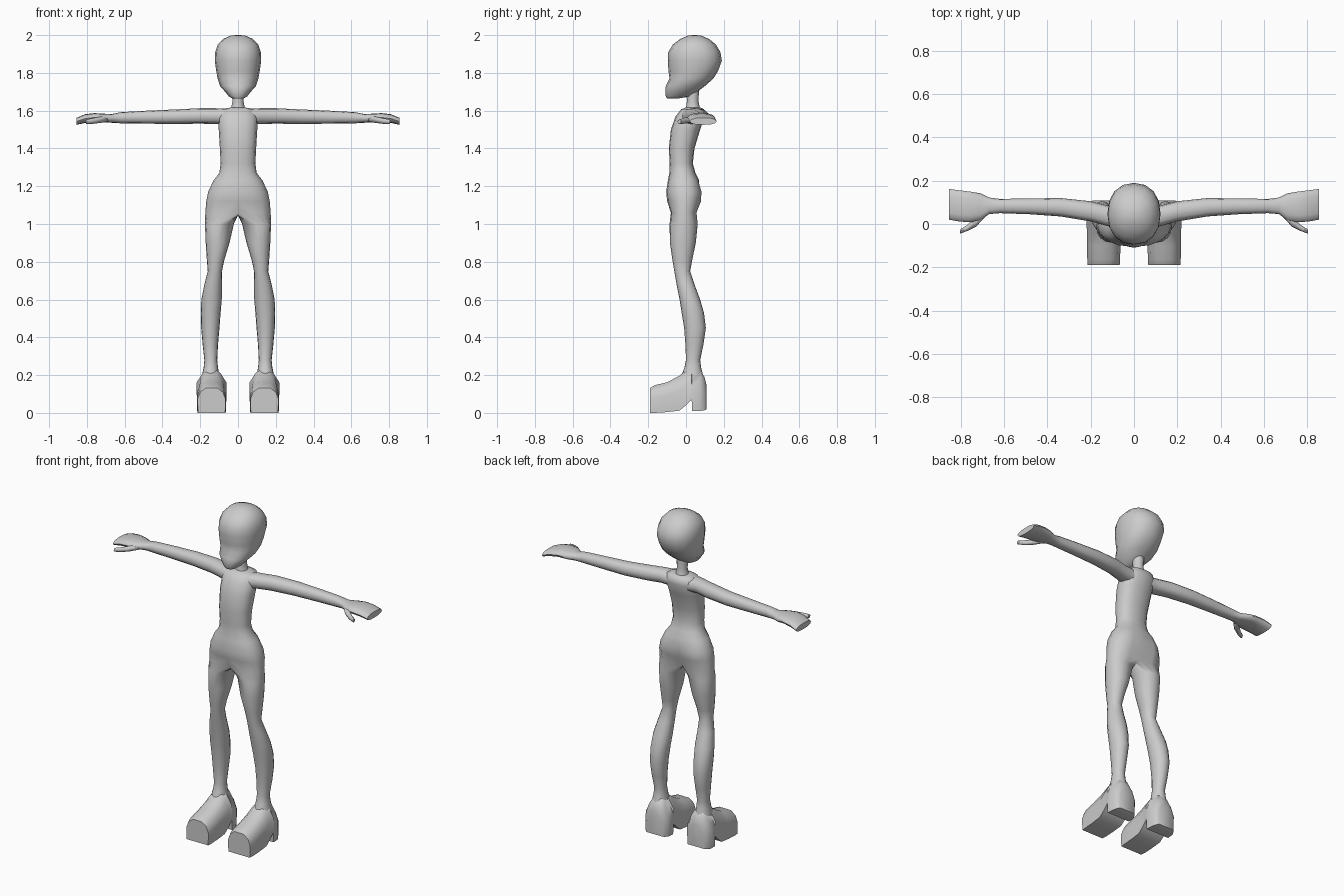
import bpy, bmesh, math
from mathutils import Matrix, Vector


def finish(name, bm, mirror=False, angle=50):
    if mirror:
        bmesh.ops.mirror(bm, geom=bm.verts[:] + bm.edges[:] + bm.faces[:],
                         matrix=Matrix.Identity(4), merge_dist=0.0005, axis='X')
    bmesh.ops.recalc_face_normals(bm, faces=bm.faces[:])
    me = bpy.data.meshes.new(name)
    bm.to_mesh(me)
    bm.free()
    ob = bpy.data.objects.new(name, me)
    bpy.context.collection.objects.link(ob)
    bpy.ops.object.select_all(action='DESELECT')
    ob.select_set(True)
    bpy.context.view_layer.objects.active = ob
    bpy.ops.object.shade_smooth_by_angle(angle=math.radians(angle))
    return ob


def skin(bm, a, b, closed=True):
    n = len(a)
    for i in range(n if closed else n - 1):
        j = (i + 1) % n
        bm.faces.new((a[i], a[j], b[j], b[i]))


def loft(name, rings, mirror=False, angle=50):
    bm = bmesh.new()
    vs = [[bm.verts.new(p) for p in r] for r in rings]
    for a, b in zip(vs, vs[1:]):
        skin(bm, a, b)
    bm.faces.new(vs[0])
    bm.faces.new(vs[-1])
    return finish(name, bm, mirror, angle)


def oval(x0, x1, y0, y1, n=16, e=1.0):
    """Oval filling a box, starting at the low-y side; e < 1 makes it boxier."""
    out = []
    for k in range(n):
        t = -math.pi / 2 + 2 * math.pi * k / n
        c, s = math.cos(t), math.sin(t)
        c = math.copysign(abs(c) ** e, c) if abs(c) > 1e-6 else 0
        s = math.copysign(abs(s) ** e, s) if abs(s) > 1e-6 else 0
        out.append(((x0 + x1) / 2 + c * (x1 - x0) / 2, (y0 + y1) / 2 + s * (y1 - y0) / 2))
    return out


# head with flat face and chin: z, half width, front y, back y
head = [(1.665, .03, -.10, -.04), (1.675, .048, -.107, .02), (1.70, .068, -.11, .06),
        (1.73, .095, -.107, .10), (1.77, .108, -.087, .145), (1.81, .115, -.093, .17),
        (1.865, .123, -.096, .19), (1.91, .121, -.094, .182), (1.95, .107, -.07, .158),
        (1.98, .078, -.03, .122), (1.997, .04, .01, .08), (2.0, .01, .035, .055)]
loft("head", [[(x, y, z) for x, y in oval(-w, w, f, b, e=.9)] for z, w, f, b in head])

# neck
neck = [(1.58, .05, -.01, .09), (1.615, .036, 0, .073), (1.65, .029, .005, .066), (1.73, .035, 0, .07)]
loft("neck", [[(x, y, z) for x, y in oval(-w, w, f, b, 12)] for z, w, f, b in neck])

# torso and legs as one half skin, mirrored
torso = [(1.617, .035, .0, .075), (1.608, .09, -.025, .095), (1.57, .105, -.055, .10),
         (1.50, .102, -.08, .075), (1.40, .096, -.091, .045), (1.32, .092, -.086, .036),
         (1.27, .099, -.088, .05), (1.23, .13, -.096, .07), (1.17, .158, -.105, .088),
         (1.12, .168, -.10, .085), (1.06, .173, -.08, .06)]
legs = [(1.0, .022, .175, -.087, .062), (.90, .045, .171, -.085, .052), (.81, .072, .165, -.072, .033),
        (.75, .085, .16, -.062, .022), (.68, .086, .178, -.05, .045), (.60, .086, .194, -.034, .075),
        (.53, .092, .197, -.023, .095), (.45, .098, .195, -.01, .105), (.36, .106, .187, -.003, .092),
        (.28, .11, .178, 0, .075), (.24, .106, .182, -.008, .08), (.16, .09, .20, -.04, .10)]
N = 16
bm = bmesh.new()
prev = None
for z, w, f, b in torso:
    pts = oval(-w, w, f, b, N, .85)[:N // 2 + 1]
    ring = [bm.verts.new((x, y, z)) for x, y in pts]
    if .9 < z < 1.2:
        ring[-1].co.y -= .02      # cleft at the back
    if prev:
        skin(bm, prev, ring, False)
    else:
        bm.faces.new(ring)
    prev = ring
f, b = prev[0].co.y, prev[-1].co.y
h = N // 2
prev += [bm.verts.new((0, b + (f - b) * k / h, 1.045)) for k in range(1, h)]
for z, x0, x1, f, b in legs:
    ring = [bm.verts.new((x, y, z)) for x, y in oval(x0, x1, f, b, N, .95)]
    skin(bm, prev, ring)
    prev = ring
bm.faces.new(prev)
finish("body_and_legs", bm, True, 70)

# arms with flat mitten hands: x, front y, back y, low z, high z
arm = [(.06, -.03, .085, 1.525, 1.61), (.12, -.01, .085, 1.53, 1.613), (.20, .012, .105, 1.531, 1.613),
       (.34, .035, .12, 1.53, 1.606), (.48, .045, .118, 1.531, 1.60), (.62, .05, .116, 1.533, 1.592),
       (.67, .046, .122, 1.536, 1.582), (.71, .015, .142, 1.538, 1.584), (.76, .008, .15, 1.541, 1.587),
       (.81, .012, .156, 1.535, 1.581), (.855, .02, .162, 1.525, 1.562)]
loft("arms", [[(x, y, z) for y, z in oval(f, b, l, t, 12, .85)] for x, f, b, l, t in arm], True)

# thumbs
thumb = [(.69, .03, .09, 1.54, 1.575), (.73, -.012, .035, 1.535, 1.568),
         (.77, -.032, -.004, 1.53, 1.56), (.805, -.045, -.026, 1.53, 1.553)]
loft("thumbs", [[(x, y, z) for y, z in oval(f, b, l, t, 8)] for x, f, b, l, t in thumb], True)

# chunky shoes with a heel notch: y, sole z, top z, top half width, sole half width
shoe = [(-.19, .0, .132, .06, .072), (-.165, .0, .147, .064, .074), (-.10, .004, .162, .066, .075),
        (-.035, .012, .197, .06, .076), (.0, .04, .225, .052, .077), (.03, .07, .235, .05, .077),
        (.033, .01, .235, .05, .077), (.075, .01, .225, .05, .074), (.098, .014, .19, .045, .062),
        (.108, .018, .15, .035, .05)]
rings = []
for y, lo, hi, wt, wb in shoe:
    half = [(wb, lo), (wb + .002, lo + .55 * (hi - lo)), (wt, lo + .83 * (hi - lo)), (wt * .5, hi)]
    rings.append([(.14 + x, y, z) for x, z in half] + [(.14 - x, y, z) for x, z in half[::-1]])
loft("shoes", rings, True, 45)
